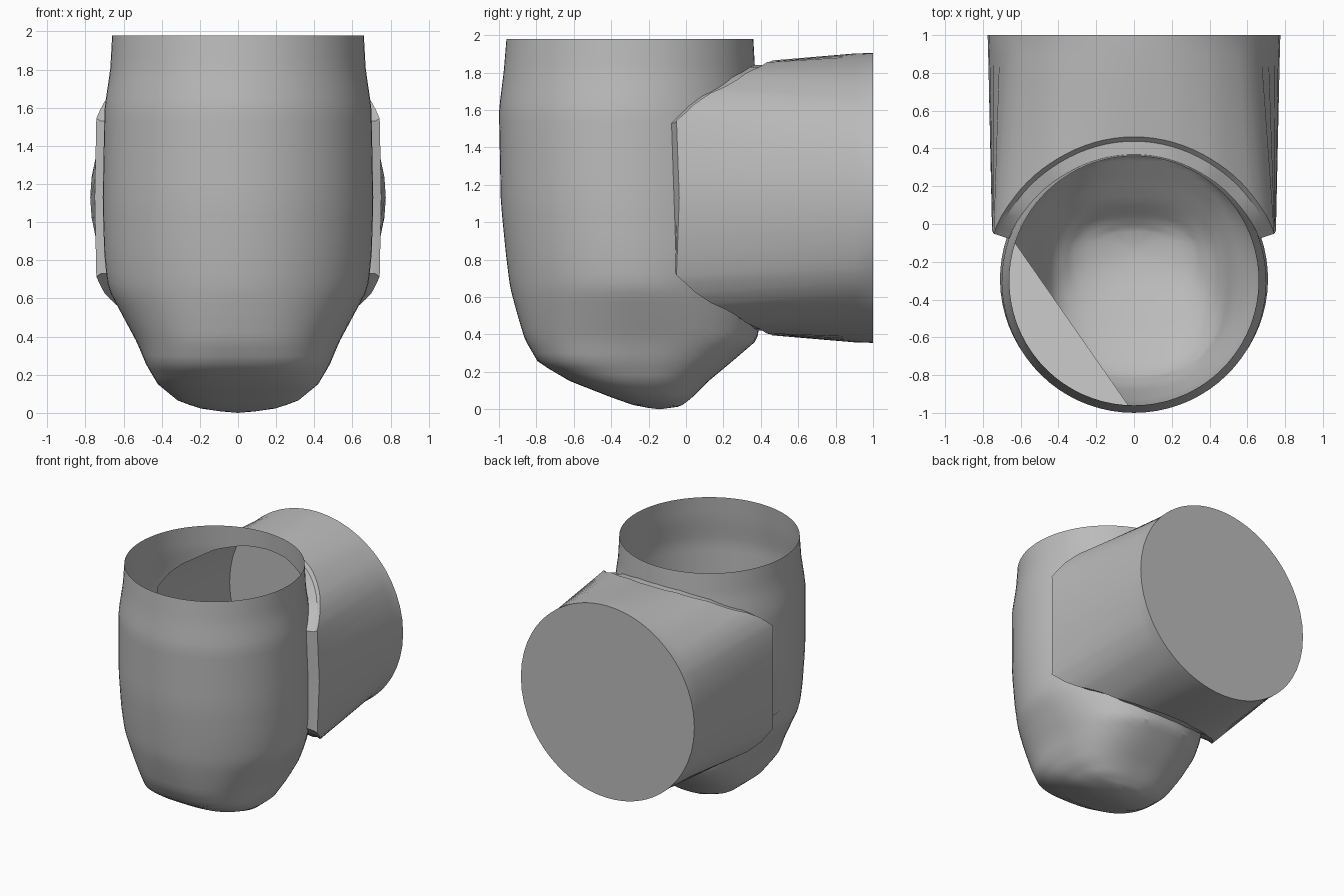
import bpy, bmesh
from math import pi, sin, cos, atan2, radians

cube = bpy.data.objects.get("Cube")
if cube:
    bpy.data.objects.remove(cube)

grey = bpy.data.materials.new("plain grey")
grey.use_nodes = True
grey.diffuse_color = (0.5, 0.5, 0.5, 1)
grey.node_tree.nodes["Principled BSDF"].inputs["Base Color"].default_value = (0.5, 0.5, 0.5, 1)

# Body sections: height, half width, front y, back y, squareness
SECTIONS = [
    (0, 0, -.14, -.14, 2.2), (.015, .17, -.26, -.03, 2.3), (.06, .31, -.39, .03, 2.5),
    (.15, .42, -.62, .12, 2.6), (.25, .48, -.79, .24, 2.6), (.37, .53, -.86, .38, 2.4),
    (.5, .6, -.9, .4, 2.2), (.65, .68, -.94, .4, 2), (.8, .7, -.96, .41, 2),
    (1.1, .71, -.99, .41, 2), (1.6, .7, -1, .39, 2), (1.8, .67, -.975, .37, 2),
    (1.98, .66, -.96, .36, 2)]
# Half height of the side opening against distance from its middle
OPENING = [(0, .71), (.3, .7), (.6, .65), (.88, .54), (.95, .48), (1, .4)]
AXIS_Y, PIPE_Z, TOP = -.3, 1.13, 1.98
SIDE = .33                      # angle where the opening starts
BACK, FRONT, MID = 36, 44, 8    # columns and rows


def interpolate(table, t):
    for a, b in zip(table, table[1:]):
        if t <= b[0]:
            break
    f = min(1, max(0, (t - a[0]) / (b[0] - a[0])))
    return [p + (q - p) * f for p, q in zip(a[1:], b[1:])]


def wall(angle, z):
    """Point on the body wall."""
    rx, y0, y1, n = interpolate(SECTIONS, z)
    c, s = cos(angle), sin(angle)
    x = rx * abs(c) ** (2 / n) * (1 if c > 0 else -1)
    y = (y1 - y0) / 2 * abs(s) ** (2 / n) * (1 if s > 0 else -1)
    return x, (y0 + y1) / 2 + y, z


def opening(angle):
    if sin(angle) < sin(SIDE) - 1e-6:
        return OPENING[-1][1]
    return interpolate(OPENING, abs(cos(angle)) / cos(SIDE))[0]


def finish(bm, name):
    bmesh.ops.remove_doubles(bm, verts=bm.verts, dist=1e-4)
    bmesh.ops.recalc_face_normals(bm, faces=bm.faces)
    mesh = bpy.data.meshes.new(name)
    bm.to_mesh(mesh)
    bm.free()
    mesh.materials.append(grey)
    obj = bpy.data.objects.new(name, mesh)
    bpy.context.collection.objects.link(obj)
    bpy.ops.object.select_all(action='DESELECT')
    obj.select_set(True)
    bpy.context.view_layer.objects.active = obj
    bpy.ops.object.shade_smooth_by_angle(angle=radians(30))
    return obj


def bridge(bm, a, b):
    for i in range(len(a)):
        j = (i + 1) % len(a)
        bm.faces.new((a[i], a[j], b[j], b[i]))


# Body: open top, closed foot, opening at the back for the side pipe
bm = bmesh.new()
angles = [SIDE + (pi - 2 * SIDE) * i / BACK for i in range(BACK + 1)]
angles += [pi - SIDE + (pi + 2 * SIDE) * i / FRONT for i in range(1, FRONT)]
columns = []
for a in angles:
    hi, lo = PIPE_Z + opening(a), PIPE_Z - opening(a)
    heights = [TOP + (hi - TOP) * i / MID for i in range(MID)]
    heights += [hi + (lo - hi) * i / MID for i in range(MID)]
    heights += [lo * (1 - i / 20) ** 1.5 for i in range(21)]
    columns.append([bm.verts.new(wall(a, z)) for z in heights])
for i, col in enumerate(columns):
    nxt = columns[(i + 1) % len(columns)]
    for r in range(len(col) - 1):
        if i < BACK and MID <= r < 2 * MID:
            continue
        bm.faces.new((col[r], col[r + 1], nxt[r + 1], nxt[r]))
finish(bm, "body")

# Outline of the opening as (angle, height from the pipe axis)
arch = [(a, opening(a)) for a in angles[:BACK + 1]]
edge = arch[-1][1]
drop = [edge - 2 * edge * i / MID for i in range(1, MID)]
outline = arch + [(pi - SIDE, d) for d in drop]
outline += [(a, -d) for a, d in reversed(arch)] + [(SIDE, -d) for d in drop]


def rim(grow, lift):
    """Outline of the opening pushed outwards from the body axis."""
    points = []
    for a, d in outline:
        x, y, _ = wall(a, PIPE_Z + abs(d))
        k = grow + .03 * sin(a)
        points.append((x * k, AXIS_Y + (y - AXIS_Y) * k, PIPE_Z + d * lift))
    return points


def loop(bm, points):
    return [bm.verts.new(p) for p in points]


# Collar: saddle flange and the small step up to the pipe
outer = rim(1.11, 1.035)
bm = bmesh.new()
root = loop(bm, [wall(a, PIPE_Z + d) for a, d in outline])
lip = loop(bm, rim(1.075, 1))
bridge(bm, root, lip)
bridge(bm, lip, loop(bm, outer))
finish(bm, "collar")

# Side pipe: squared at the collar, round and capped at the far end
bm = bmesh.new()
previous = loop(bm, outer)
for y, r in ((.9, .772), (1, .775)):
    turns = [atan2(p[2] - PIPE_Z, p[0]) for p in outer]
    ring = loop(bm, [(r * cos(t), y, PIPE_Z + r * sin(t)) for t in turns])
    bridge(bm, previous, ring)
    previous = ring
bm.faces.new(previous)
finish(bm, "side_pipe")

# Inner web: slanted flat segment across one corner of the body
bm = bmesh.new()
points = []
for i in range(25):
    x, y, _ = wall(pi - SIDE + (pi / 2 + SIDE - .04) * i / 24, .93)
    points.append((x * .99, y * .99, 1.06 + .083 * (x + .05) - .28 * (y + .99)))
bm.faces.new(loop(bm, points))
finish(bm, "inner_web")
